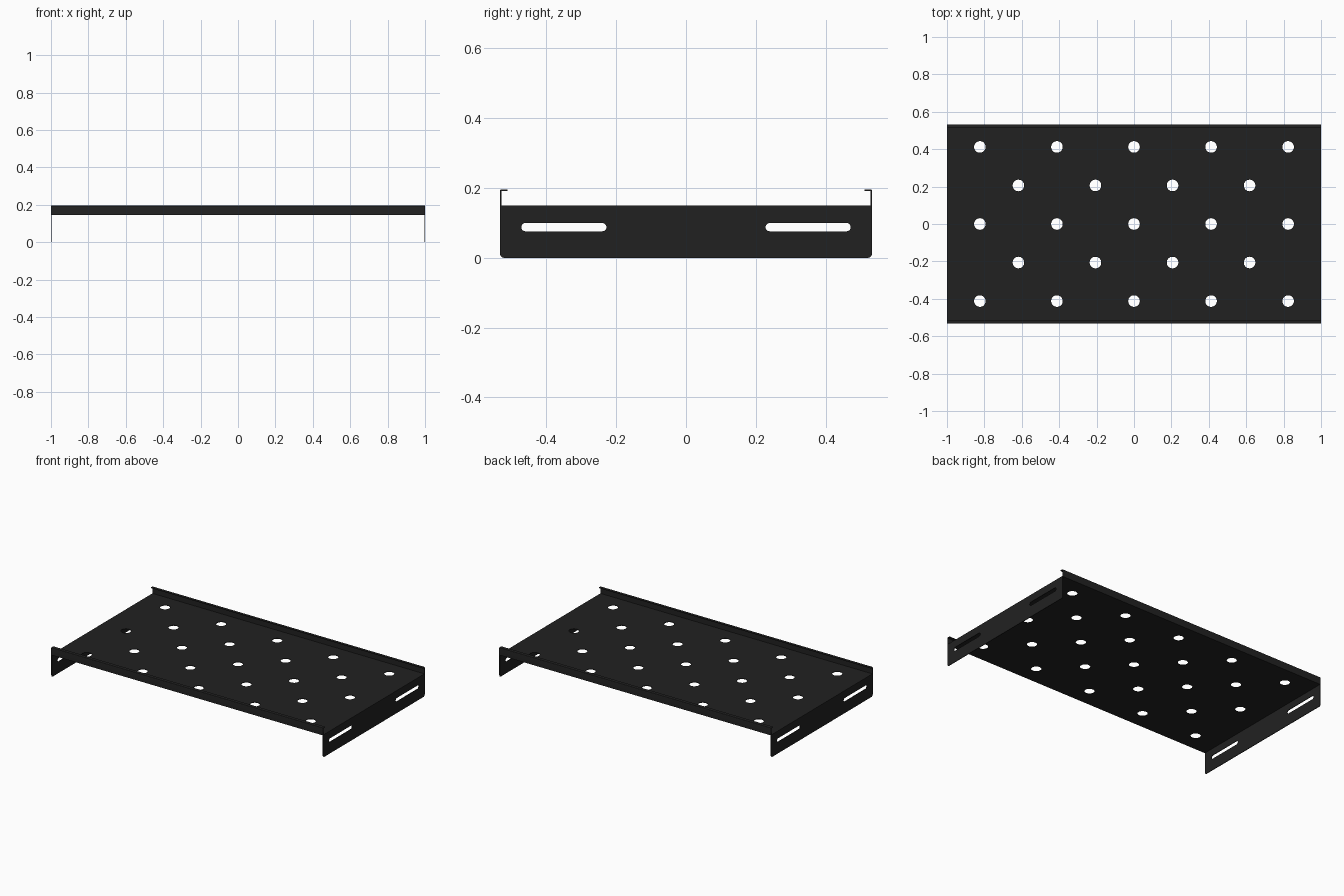
import bpy, bmesh
from math import cos, sin, pi, radians
from mathutils import Matrix

if "Cube" in bpy.data.objects:
    bpy.data.objects.remove(bpy.data.objects["Cube"], do_unlink=True)

W, D = 1.0, 0.533          # half width and half depth
T = 0.004                  # sheet thickness
DECK, TOP = 0.15, 0.196    # deck surface and lip top heights
PITCH = 0.206              # hole grid spacing

black = bpy.data.materials.new("black_powder_coat")
black.use_nodes = True
colour = (0.0155, 0.0155, 0.0155, 1)
black.diffuse_color = colour
black.node_tree.nodes["Principled BSDF"].inputs["Base Color"].default_value = colour


def arc(cx, cy, r, start, end, n):
    angles = [radians(start + (end - start) * i / n) for i in range(n + 1)]
    return [(cx + r * cos(a), cy + r * sin(a)) for a in angles]


def sheet(name, loops, depth, matrix):
    """Extrude a flat outline with holes, centred on its plane."""
    curve = bpy.data.curves.new(name, 'CURVE')
    curve.dimensions, curve.fill_mode, curve.extrude = '2D', 'BOTH', depth / 2
    for loop in loops:
        spline = curve.splines.new('POLY')
        spline.points.add(len(loop) - 1)
        for point, (x, y) in zip(spline.points, loop):
            point.co = (x, y, 0, 1)
        spline.use_cyclic_u = True
    helper = bpy.data.objects.new(name + "_outline", curve)
    bpy.context.scene.collection.objects.link(helper)
    evaluated = helper.evaluated_get(bpy.context.evaluated_depsgraph_get())
    mesh = bpy.data.meshes.new_from_object(evaluated)
    bpy.data.objects.remove(helper, do_unlink=True)

    bm = bmesh.new()
    bm.from_mesh(mesh)
    bmesh.ops.transform(bm, matrix=matrix, verts=bm.verts)
    bmesh.ops.remove_doubles(bm, verts=bm.verts, dist=0.00005)
    bmesh.ops.recalc_face_normals(bm, faces=bm.faces)
    bm.to_mesh(mesh)
    bm.free()
    mesh.materials.clear()
    mesh.materials.append(black)
    obj = bpy.data.objects.new(name, mesh)
    bpy.context.scene.collection.objects.link(obj)
    bpy.ops.object.select_all(action='DESELECT')
    obj.select_set(True)
    bpy.context.view_layer.objects.active = obj
    bpy.ops.object.shade_smooth_by_angle(angle=radians(30))


# Outline axes (u, v) become world (y, z), extruded along x
side_on = Matrix(((0, 0, 1, 0), (1, 0, 0, 0), (0, 1, 0, 0), (0, 0, 0, 1)))

# Deck with staggered round holes
deck = [[(-W, T - D), (W, T - D), (W, D - T), (-W, D - T)]]
for row in range(-2, 3):
    for col in range(-4, 5):
        if (row + col) % 2 == 0:
            deck.append(arc(col * PITCH, row * PITCH, 0.031, 0, 348.75, 31))
sheet("deck", deck, T, Matrix.Translation((0, 0, DECK - T / 2)))

# End flanges with rounded lower corners and two slots each
r = 0.012
flange = [[(D, DECK - T), (-D, DECK - T)]
          + arc(r - D, r, r, 180, 270, 6) + arc(D - r, r, r, 270, 360, 6)]
for y in (-0.35, 0.35):
    flange.append(arc(y + 0.11, 0.088, r, -90, 90, 10)
                  + arc(y - 0.11, 0.088, r, 90, 270, 10))
for name, s in (("left_flange", 1), ("right_flange", -1)):
    sheet(name, [flange[0], *flange[1:]], T,
          Matrix.Translation((s * (W - T / 2), 0, 0)) @ side_on)

# Front and back lips, folded inward along the top
for name, s in (("front_lip", -1), ("back_lip", 1)):
    lip = [(D - T, DECK - T), (D, DECK - T)]
    lip += arc(D - T, TOP - T, T, 0, 90, 4)
    lip += [(D - 0.021, TOP), (D - 0.021, TOP - T), (D - T, TOP - T)]
    sheet(name, [[(s * y, z) for y, z in lip]], 2 * W, side_on)
